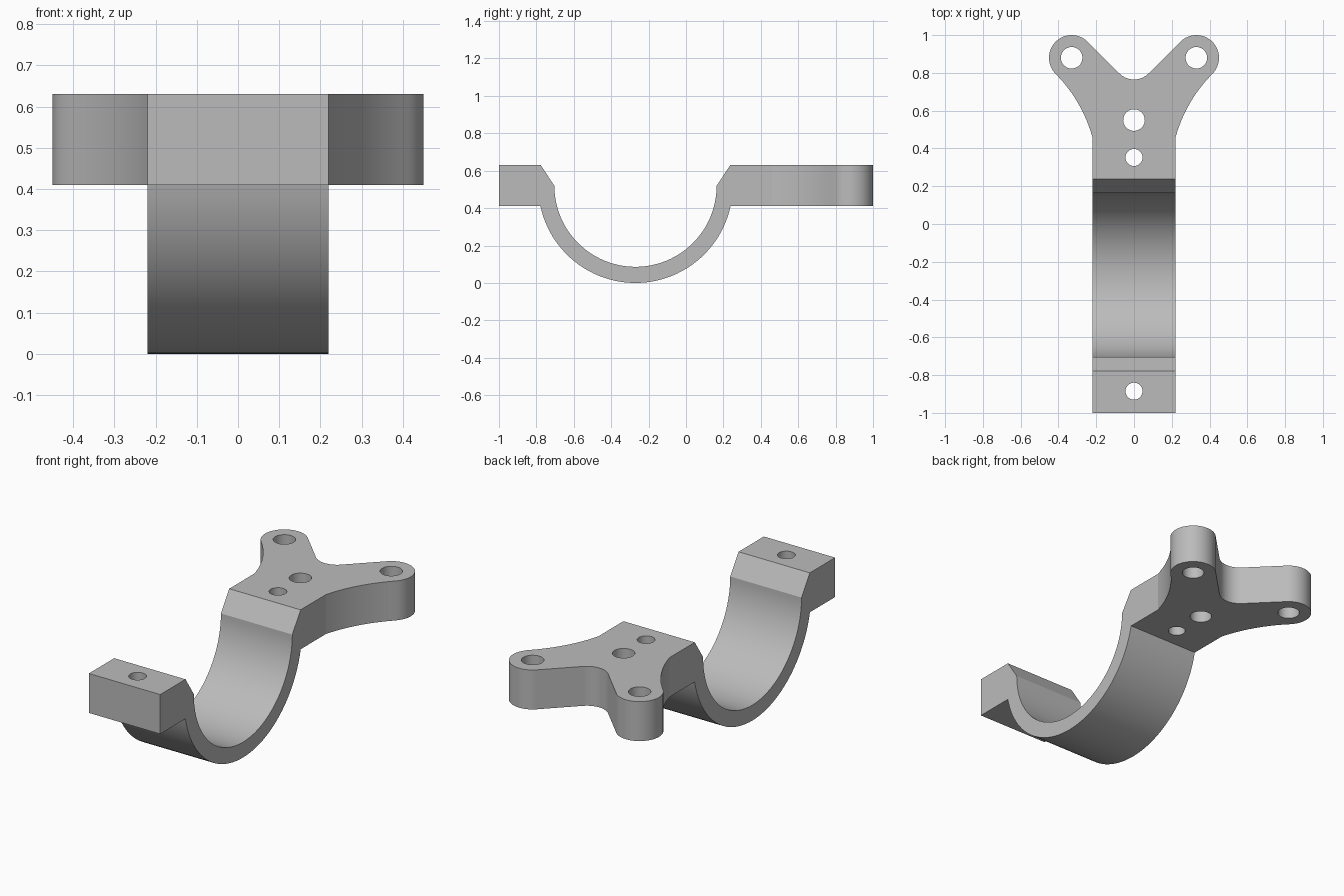
import bpy, bmesh
from math import cos, sin, pi, radians
from mathutils import Vector

cube = bpy.data.objects.get("Cube")
if cube:
    bpy.data.objects.remove(cube, do_unlink=True)


def arc(cx, cy, r, start, end, steps):
    """Points along a circular arc, angles in degrees."""
    angles = [radians(start + (end - start) * i / steps) for i in range(steps + 1)]
    return [(cx + r * cos(a), cy + r * sin(a)) for a in angles]


def prism(name, outlines, place, depth):
    """Extrude closed outlines into solids; place maps 2D points to 3D."""
    bm = bmesh.new()
    for outline in outlines:
        face = bm.faces.new([bm.verts.new(place(*p)) for p in outline])
        ext = bmesh.ops.extrude_face_region(bm, geom=[face])
        moved = [v for v in ext["geom"] if isinstance(v, bmesh.types.BMVert)]
        bmesh.ops.translate(bm, verts=moved, vec=Vector(depth))
    bmesh.ops.recalc_face_normals(bm, faces=bm.faces)
    mesh = bpy.data.meshes.new(name)
    bm.to_mesh(mesh)
    bm.free()
    obj = bpy.data.objects.new(name, mesh)
    bpy.context.collection.objects.link(obj)
    return obj


def combine(target, cutter, operation):
    mod = target.modifiers.new(operation.lower(), "BOOLEAN")
    mod.operation, mod.object, mod.solver = operation, cutter, "EXACT"
    bpy.context.view_layer.objects.active = target
    bpy.ops.object.modifier_apply(modifier=mod.name)
    bpy.data.objects.remove(cutter, do_unlink=True)


# Side profile: clamp tab, half-round strap and mounting plate
CY, CZ, OUTER, INNER = -0.27, 0.52, 0.52, 0.434
LOW, TOP = 0.41, 0.63
side = [(-1.2, LOW)]
side += arc(CY, CZ, OUTER, 192.2, 347.8, 48)
side += [(1.2, LOW), (1.2, TOP), (0.237, TOP)]
side += arc(CY, CZ, INNER, 360, 180, 56)
side += [(-0.777, TOP), (-1.2, TOP)]
bracket = prism("clamp_bracket", [side], lambda y, z: (-0.6, y, z), (1.2, 0, 0))

# Top outline: straight strap that flares into two rounded ears
ear = (0.33, 0.88)
half = [(0.22, -1.0)]
half += arc(0.952, 0.258, 0.759, 164.6, 135, 12)
half += arc(*ear, 0.12, -45, 135, 32)[1:]
half += arc(0, 0.874, 0.109, 315, 270, 8)
outline = half + [(-x, y) for x, y in reversed(half[:-1])]
plan = prism("plan_cutter", [outline], lambda x, y: (x, y, -0.2), (0, 0, 1.2))
combine(bracket, plan, "INTERSECT")

# Bolt holes
holes = [(*ear, 0.057), (-ear[0], ear[1], 0.057), (0, 0.55, 0.057),
         (0, 0.352, 0.045), (0, -0.885, 0.045)]
circles = [arc(x, y, r, 0, 360, 48)[:-1] for x, y, r in holes]
drill = prism("hole_cutter", circles, lambda x, y: (x, y, 0.3), (0, 0, 0.5))
combine(bracket, drill, "DIFFERENCE")

# Plain grey finish
grey = bpy.data.materials.new("grey_metal")
grey.use_nodes = True
color = (0.5, 0.5, 0.5, 1)
grey.diffuse_color = color
grey.node_tree.nodes["Principled BSDF"].inputs["Base Color"].default_value = color
bracket.data.materials.clear()
bracket.data.materials.append(grey)

# Smooth curved walls, crisp edges
bpy.ops.object.select_all(action="DESELECT")
bracket.select_set(True)
bpy.context.view_layer.objects.active = bracket
bpy.ops.object.shade_smooth_by_angle(angle=radians(12))
